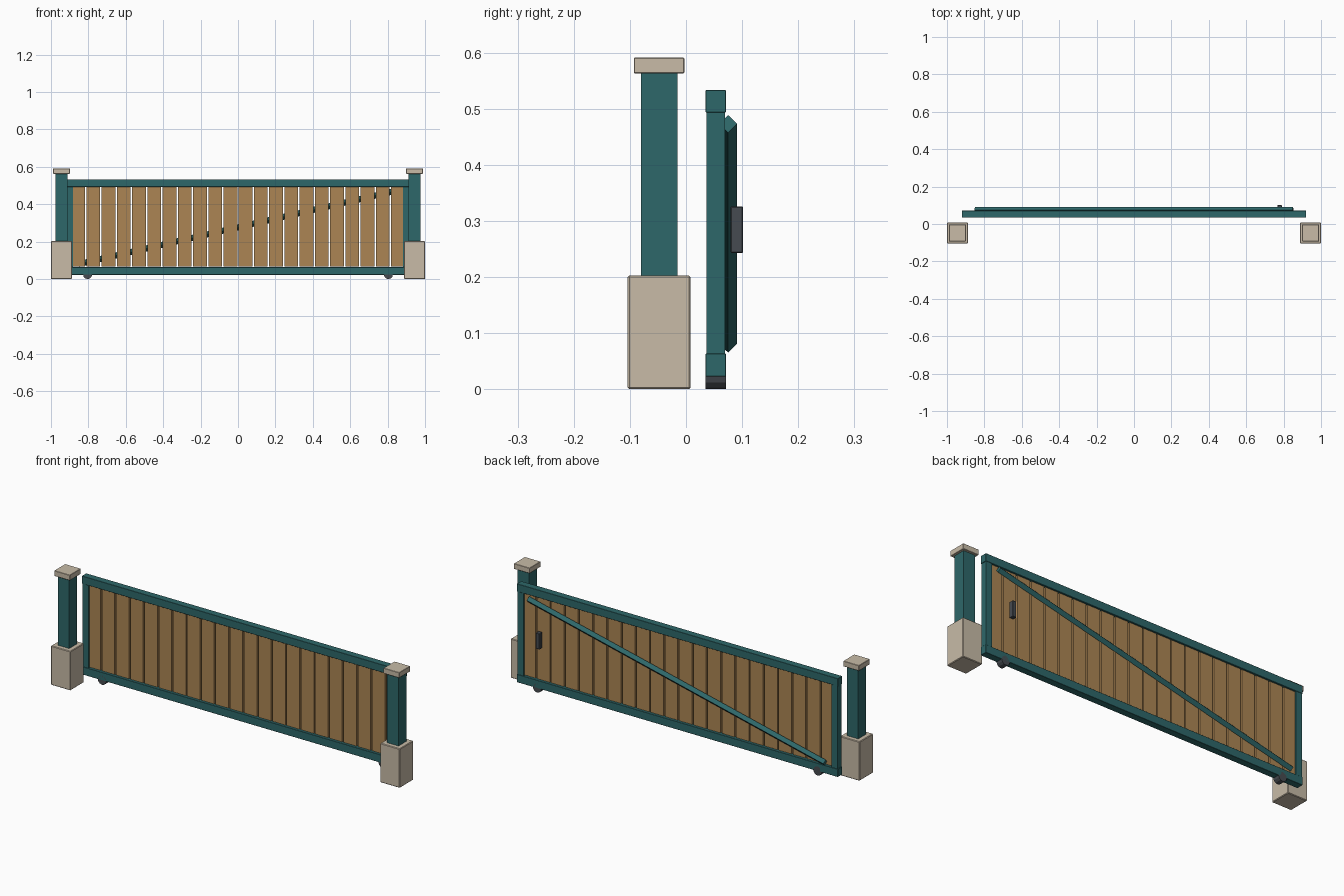
import bpy
import math
from mathutils import Vector

cube = bpy.data.objects.get("Cube")
if cube:
    bpy.data.objects.remove(cube, do_unlink=True)


def material(name, rgb):
    m = bpy.data.materials.new(name)
    m.use_nodes = True
    m.diffuse_color = (*rgb, 1)
    m.node_tree.nodes["Principled BSDF"].inputs["Base Color"].default_value = (*rgb, 1)
    return m


teal = material("teal_paint", (0.027, 0.137, 0.142))
stone = material("pale_stone", (0.58, 0.50, 0.39))
wood = material("warm_wood", (0.413, 0.235, 0.088))
charcoal = material("charcoal_metal", (0.062, 0.070, 0.082))


def box(name, x, y, z, mat, bevel=0.0):
    """Box spanning the (low, high) pair given on each axis."""
    spans = (x, y, z)
    bpy.ops.mesh.primitive_cube_add(size=1, location=[(a + b) / 2 for a, b in spans])
    ob = bpy.context.object
    ob.name = name
    ob.scale = [b - a for a, b in spans]
    bpy.ops.object.transform_apply(location=False, rotation=False, scale=True)
    ob.data.materials.append(mat)
    if bevel:
        mod = ob.modifiers.new("soft_edges", "BEVEL")
        mod.width = bevel
        mod.segments = 1
    return ob


def around(c, half):
    return (c - half, c + half)


def rod(name, start, end, radius, sides, mat, roll=0.0):
    """Faceted rod between two points."""
    a, b = Vector(start), Vector(end)
    bpy.ops.mesh.primitive_cylinder_add(vertices=sides, radius=radius,
                                        depth=(b - a).length, location=(a + b) / 2)
    ob = bpy.context.object
    ob.name = name
    turn = Vector((0, 0, 1)).rotation_difference(b - a).to_matrix().to_4x4()
    ob.rotation_euler = turn.to_euler()
    ob.data.materials.append(mat)
    return ob


# Gate posts on stone plinths, with caps
POST_Y = -0.048
for side, sx in (("left", 1), ("right", -1)):
    px = sx * 0.944
    box(f"{side}_plinth", around(px, 0.056), around(POST_Y, 0.056), (0, 0.203), stone, 0.003)
    box(f"{side}_post", around(px, 0.0325), around(POST_Y, 0.0325), (0.2, 0.565), teal)
    box(f"{side}_post_cap", around(px, 0.045), around(POST_Y, 0.045), (0.563, 0.591), stone, 0.0015)

# Sliding gate frame
GATE_Y = 0.053
for name, z in (("top_rail", (0.493, 0.533)), ("bottom_rail", (0.023, 0.064))):
    box(name, around(0, 0.92), around(GATE_Y, 0.018), z, teal, 0.001)
for side, sx in (("left", 1), ("right", -1)):
    box(f"{side}_stile", around(sx * 0.9, 0.017), around(GATE_Y, 0.0165), (0.06, 0.496), teal)

# Vertical infill boards
BOARDS, PITCH = 22, 0.0815
for i in range(BOARDS):
    bx = (i - (BOARDS - 1) / 2) * PITCH
    box(f"board_{i + 1}", around(bx, PITCH / 2 - 0.004), around(GATE_Y, 0.009),
        (0.067, 0.494), wood)

# Diagonal brace, a square bar set on its corner
rod("diagonal_brace", (-0.85, 0.075, 0.081), (0.85, 0.075, 0.473), 0.016, 4, teal)

# Pull handle on the back
box("pull_handle", around(0.779, 0.011), (0.079, 0.102), (0.243, 0.326), charcoal, 0.002)

# Rollers under the gate
for side, sx in (("left", 1), ("right", -1)):
    rod(f"{side}_roller", (sx * 0.804, 0.035, 0.024), (sx * 0.804, 0.071, 0.024),
        0.024, 12, charcoal)
